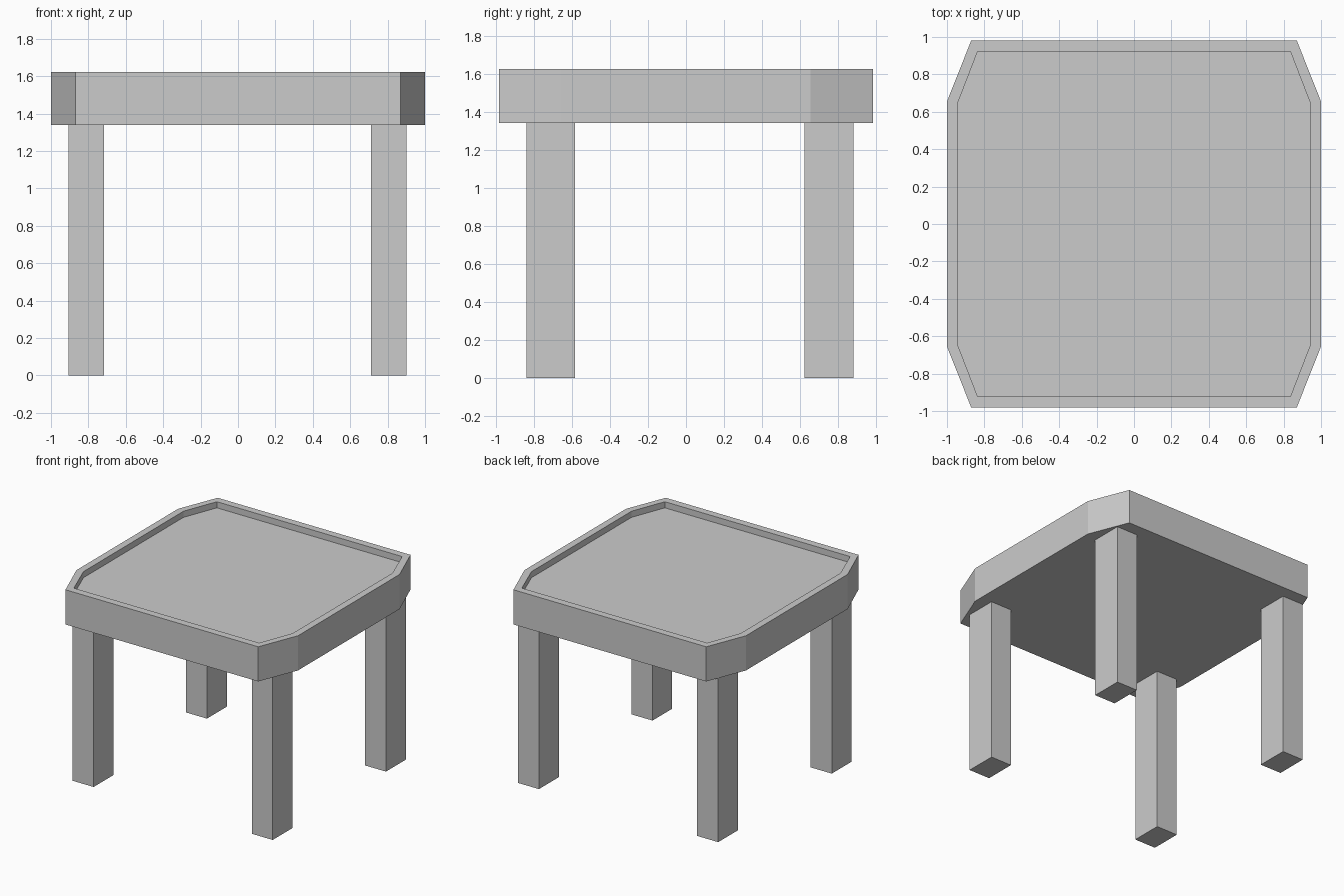
import bpy, bmesh

if "Cube" in bpy.data.objects:
    bpy.data.objects.remove(bpy.data.objects["Cube"])


def make_object(name, bm):
    bmesh.ops.recalc_face_normals(bm, faces=bm.faces)
    mesh = bpy.data.meshes.new(name)
    bm.to_mesh(mesh)
    bm.free()
    obj = bpy.data.objects.new(name, mesh)
    bpy.context.collection.objects.link(obj)
    return obj


def octagon(x_long, y_long, x_short, y_short):
    """Rectangle with cut corners, counter-clockwise."""
    quarter = [(x_long, y_short), (x_short, y_long)]
    right_back = quarter
    left_back = [(-x, y) for x, y in reversed(quarter)]
    return right_back + left_back + [(-x, -y) for x, y in right_back + left_back]


def tray(name, outer, inner, z_bottom, z_top, depth):
    """Solid slab whose top face is sunk inside a raised rim."""
    bm = bmesh.new()
    levels = [(outer, z_bottom), (outer, z_top), (inner, z_top), (inner, z_top - depth)]
    rings = [[bm.verts.new((x, y, z)) for x, y in pts] for pts, z in levels]
    n = len(outer)
    for a, b in zip(rings, rings[1:]):
        for i in range(n):
            j = (i + 1) % n
            bm.faces.new((a[i], a[j], b[j], b[i]))
    bm.faces.new(rings[0][::-1])
    bm.faces.new(rings[-1])
    return make_object(name, bm)


def box(name, xs, ys, zs):
    bm = bmesh.new()
    bmesh.ops.create_cube(bm, size=1)
    for v in bm.verts:
        v.co = [r[0] if c < 0 else r[1] for c, r in zip(v.co, (xs, ys, zs))]
    return make_object(name, bm)


# Table top with cut corners and a shallow recess
tray("table_top", octagon(1.0, 0.982, 0.87, 0.655),
     octagon(0.943, 0.922, 0.836, 0.645), 1.34, 1.623, 0.05)

# Four straight legs
sides = {"left": (-0.907, -0.716), "right": (0.711, 0.9)}
depths = {"front": (-0.838, -0.584), "back": (0.622, 0.88)}
for side, xs in sides.items():
    for depth, ys in depths.items():
        box(f"{depth}_{side}_leg", xs, ys, (0, 1.34))
